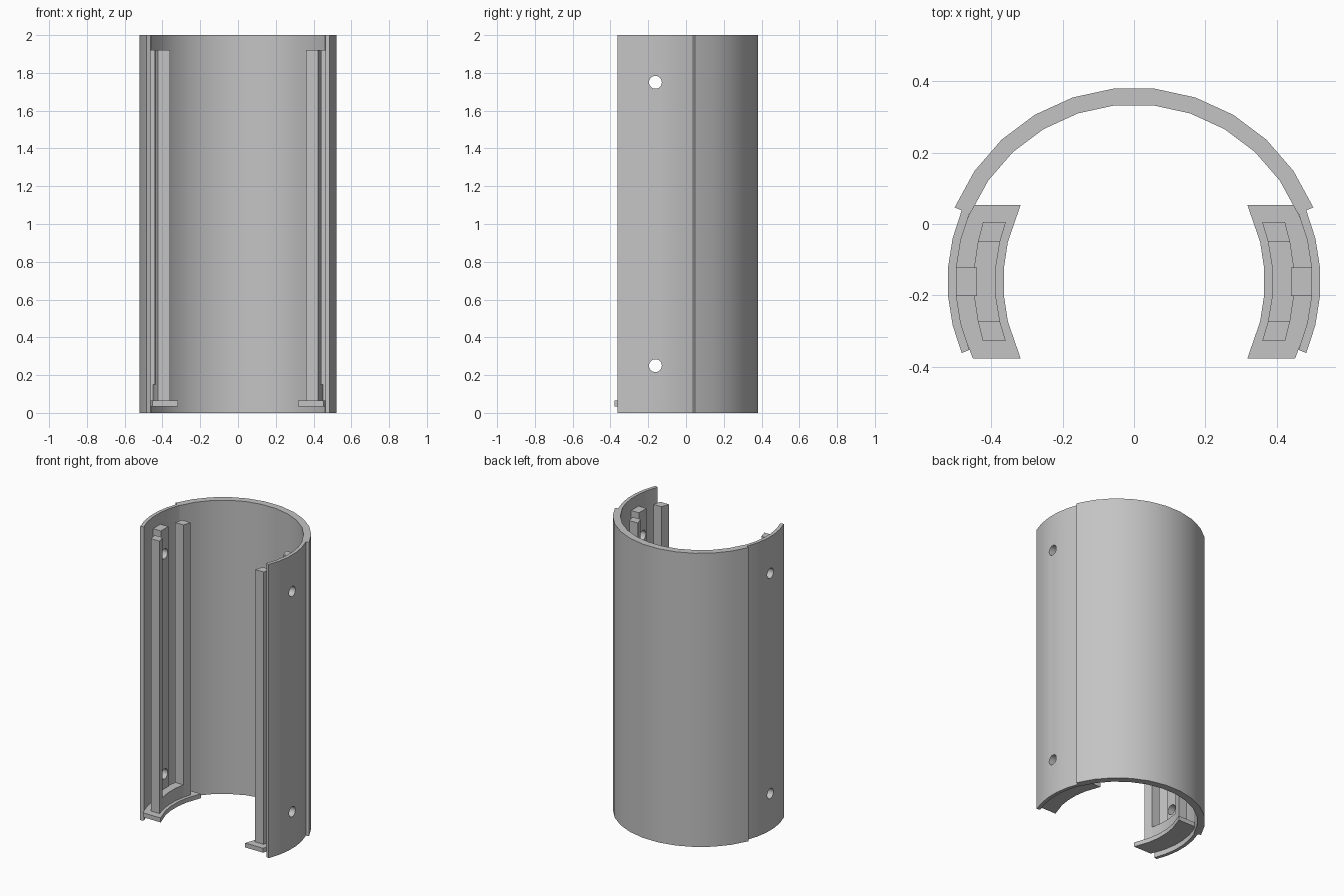
import bpy
import bmesh
from math import cos, sin, radians, pi
from mathutils import Matrix

cube = bpy.data.objects.get("Cube")
if cube:
    bpy.data.objects.remove(cube, do_unlink=True)

CY = -0.162        # y of the common arc centre
HEIGHT = 2.0
HOLE_HEIGHTS = (0.25, 1.75)

grey = bpy.data.materials.new("plain grey")
grey.use_nodes = True
grey.diffuse_color = (0.55, 0.55, 0.55, 1)
grey.node_tree.nodes["Principled BSDF"].inputs["Base Color"].default_value = grey.diffuse_color


def make_object(name, bm):
    bmesh.ops.recalc_face_normals(bm, faces=bm.faces)
    mesh = bpy.data.meshes.new(name)
    bm.to_mesh(mesh)
    bm.free()
    mesh.materials.append(grey)
    obj = bpy.data.objects.new(name, mesh)
    bpy.context.collection.objects.link(obj)
    return obj


def prism(name, outline, z0, z1):
    """Extrude an outline, given relative to the arc centre, from z0 to z1."""
    bm = bmesh.new()
    face = bm.faces.new([bm.verts.new((x, y + CY, z0)) for x, y in outline])
    top = bmesh.ops.extrude_face_region(bm, geom=[face])["geom"]
    verts = [v for v in top if isinstance(v, bmesh.types.BMVert)]
    bmesh.ops.translate(bm, verts=verts, vec=(0, 0, z1 - z0))
    return make_object(name, bm)


def arc(radius, start, end, steps):
    angles = [radians(start + (end - start) * i / steps) for i in range(steps + 1)]
    return [(radius * cos(a), radius * sin(a)) for a in angles]


def ring(inner, outer, start, end, steps):
    return arc(outer, start, end, steps) + arc(inner, end, start, steps)


def symmetric(points):
    """Continue a half path (y > 0, outermost first) to its reflection."""
    return points + [(x, -y) for x, y in reversed(points)]


def apply_modifier(obj, kind, **settings):
    mod = obj.modifiers.new(kind.title(), kind)
    for key, value in settings.items():
        setattr(mod, key, value)
    bpy.context.view_layer.objects.active = obj
    bpy.ops.object.modifier_apply(modifier=mod.name)


# Thick rear shell
shell = prism("back_shell", ring(0.498, 0.545, 22.5, 157.5, 11), 0, HEIGHT)

# Thin side panel and the upright rail along its inside
panel = prism("side_panels", ring(0.500, 0.5235, -22.5, 22.5, 5), 0, HEIGHT)
rail = prism("screw_rails", symmetric([(0.44, 0.04), (0.501, 0.04)][::-1])[:2]
             + [(0.44, -0.04), (0.501, -0.04)], 0.05, 1.92)

# Screw holes through panel and rail
bm = bmesh.new()
for z in HOLE_HEIGHTS:
    place = Matrix.Translation((0.48, CY, z)) @ Matrix.Rotation(pi / 2, 4, "Y")
    bmesh.ops.create_cone(bm, cap_ends=True, segments=24, radius1=0.034,
                          radius2=0.034, depth=0.3, matrix=place)
cutter = make_object("hole_cutter", bm)
cutter.hide_render = True
for part in (panel, rail):
    apply_modifier(part, "BOOLEAN", operation="DIFFERENCE", solver="EXACT", object=cutter)
bpy.data.objects.remove(cutter, do_unlink=True)

# Foot ledge, curved on both sides with straight ends
foot_inner = symmetric([(0.318, 0.216), (0.354, 0.112), (0.365, 0.04)])
foot_outer = arc(0.501, -25.5, 25.5, 5)
foot = prism("foot_ledges", foot_inner + foot_outer, 0.035, 0.065)

# Two posts and the low curved wall joining them
post_outline = [(0.36, 0.167), (0.424, 0.167), (0.438, 0.112), (0.376, 0.112)]
back_post = prism("back_posts", post_outline, 0.06, 1.92)
front_post = prism("front_posts", [(x, -y) for x, y in post_outline], 0.06, 1.92)
wall_inner = symmetric([(0.376, 0.112), (0.388, 0.04)])
wall_outer = symmetric([(0.438, 0.112), (0.449, 0.04)])
wall = prism("low_walls", wall_inner + wall_outer[::-1], 0.06, 0.15)

# Repeat the side parts on the other side
sides = [panel, rail, foot, back_post, front_post, wall]
for part in sides:
    apply_modifier(part, "MIRROR", use_mirror_merge=False)

# Smooth curved walls, sharp corners
bpy.ops.object.select_all(action="DESELECT")
for part in sides + [shell]:
    part.select_set(True)
bpy.context.view_layer.objects.active = shell
bpy.ops.object.shade_smooth_by_angle(angle=radians(30))
